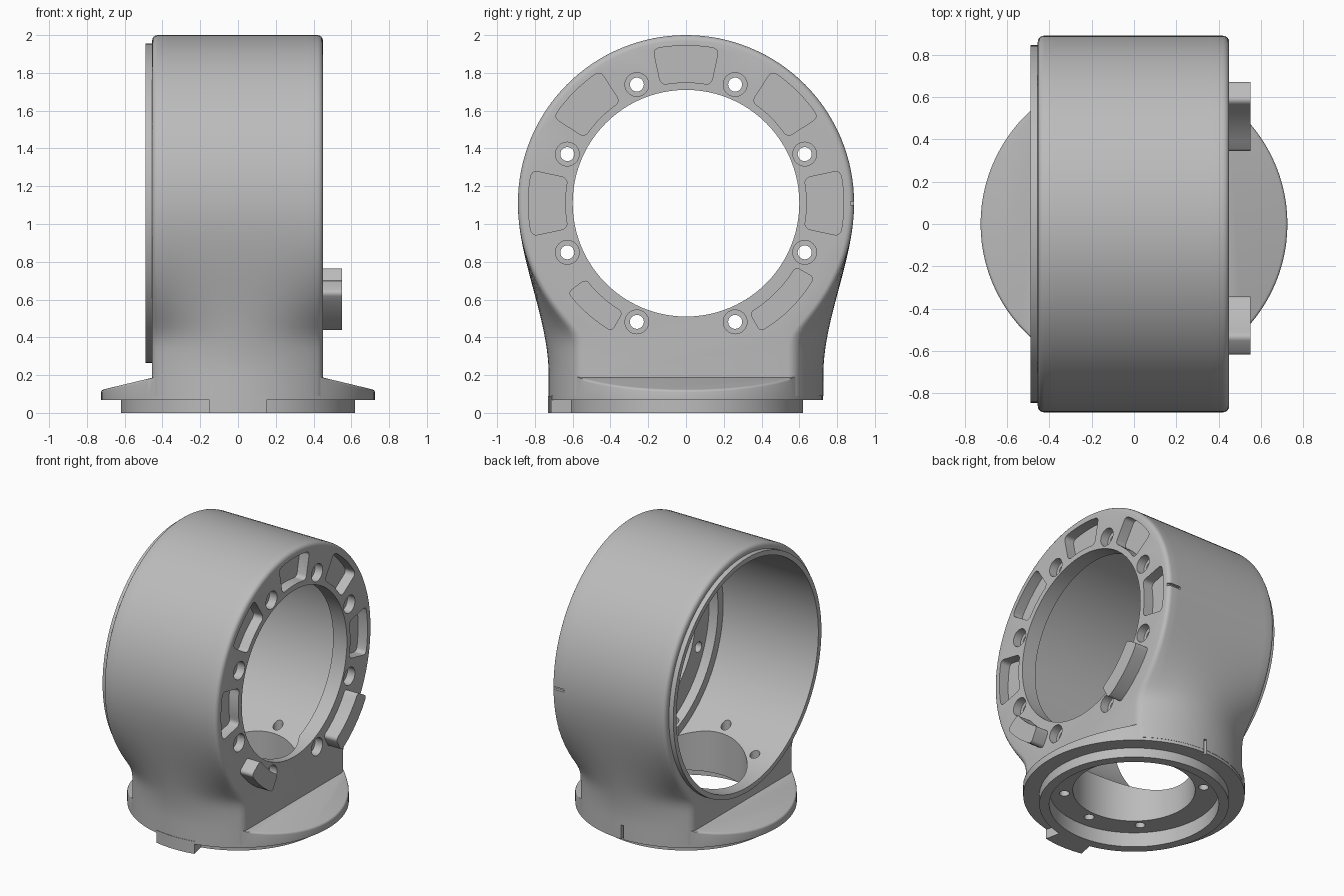
import bpy, bmesh, math
from mathutils import Vector

if "Cube" in bpy.data.objects:
    bpy.data.objects.remove(bpy.data.objects["Cube"])

AXIS_Z = 1.11      # height of the main bore axis
R_RING = 0.89
R_NECK = 0.727
X_MIN, X_MAX = -0.455, 0.45

grey = bpy.data.materials.new("plain_grey")
grey.use_nodes = True
grey.diffuse_color = (0.5, 0.5, 0.5, 1)
grey.node_tree.nodes["Principled BSDF"].inputs["Base Color"].default_value = (0.5, 0.5, 0.5, 1)


def finish(bm, name):
    bmesh.ops.recalc_face_normals(bm, faces=bm.faces)
    mesh = bpy.data.meshes.new(name)
    bm.to_mesh(mesh)
    bm.free()
    mesh.materials.append(grey)
    obj = bpy.data.objects.new(name, mesh)
    bpy.context.collection.objects.link(obj)
    return obj


def place(u, v, w, axis):
    """Local plane (u, v) and depth w, about the bore axis or the vertical axis."""
    return Vector((w, u, v + AXIS_Z)) if axis == "X" else Vector((u, v, w))


def prism(name, outline, w0, w1, axis, corners=(), radius=0):
    bm = bmesh.new()
    low, high = [[bm.verts.new(place(u, v, w, axis)) for u, v in outline] for w in (w0, w1)]
    n = len(outline)
    bm.faces.new(low)
    bm.faces.new(high)
    for i in range(n):
        j = (i + 1) % n
        bm.faces.new((low[i], low[j], high[j], high[i]))
    if corners:
        edges = [bm.edges.get((low[i], high[i])) for i in corners]
        bmesh.ops.bevel(bm, geom=edges, offset=radius, segments=4, profile=0.5, affect='EDGES')
    return finish(bm, name)


def polar(r, deg):
    a = math.radians(deg)
    return r * math.cos(a), r * math.sin(a)


def cylinder(name, r, w0, w1, axis, centre=(0, 0), n=96):
    pts = [polar(r, 360 * i / n) for i in range(n)]
    return prism(name, [(u + centre[0], v + centre[1]) for u, v in pts], w0, w1, axis)


def sector(name, r0, r1, a0, a1, w0, w1, axis, radius=0.0, n=5):
    angles = [a0 + (a1 - a0) * i / n for i in range(n + 1)]
    outline = [polar(r1, a) for a in angles] + [polar(r0, a) for a in reversed(angles)]
    corners = (0, n, n + 1, 2 * n + 1) if radius else ()
    return prism(name, outline, w0, w1, axis, corners, radius)


def box(name, x, y, z):
    return prism(name, [(x[0], y[0]), (x[1], y[0]), (x[1], y[1]), (x[0], y[1])], z[0], z[1], "Z")


# Housing: round ring that blends down into a round neck
def half_width(x, z):
    ring = math.sqrt(max(R_RING ** 2 - (AXIS_Z - z) ** 2, 0))
    flat = math.sqrt(R_NECK ** 2 - X_MIN ** 2)
    t = min(max((z - 0.2) / (AXIS_Z - 0.2), 0), 1)
    mid = R_NECK + (R_RING - R_NECK) * t * t * (3 - 2 * t)
    face = min((ring ** 16 + flat ** 16) ** (1 / 16), R_RING)
    bulge = (math.sqrt(R_NECK ** 2 - x * x) - flat) / (R_NECK - flat)
    return face + (max(mid, face) - face) * bulge


def housing_outline(x, inset):
    rows = [0.09 + (AXIS_Z - 0.09) * i / 28 for i in range(28)]
    side = [(half_width(x, z) - inset, z) for z in rows]
    arc = [polar(R_RING - inset, 180 * i / 64) for i in range(65)]
    arc = [(u, v + AXIS_Z) for u, v in arc]
    return side + arc + [(-y, z) for y, z in reversed(side)]


def make_housing():
    r, steps = 0.03, 4
    round_off = [(r * (1 - math.cos(a)), r * (1 - math.sin(a)))
                 for a in (math.pi / 2 * i / steps for i in range(steps + 1))]
    stations = [(X_MIN + dx, inset) for dx, inset in round_off]
    a, b = X_MIN + r, X_MAX - r
    stations += [(a + (b - a) * i / 16, 0) for i in range(1, 16)]
    stations += [(X_MAX - dx, inset) for dx, inset in reversed(round_off)]
    bm = bmesh.new()
    loops = [[bm.verts.new((x, y, z)) for y, z in housing_outline(x, inset)]
             for x, inset in stations]
    for p, q in zip(loops, loops[1:]):
        for i in range(len(p)):
            j = (i + 1) % len(p)
            bm.faces.new((p[i], p[j], q[j], q[i]))
    bm.faces.new(loops[0])
    bm.faces.new(loops[-1])
    return finish(bm, "bearing_housing")


# Foot flange: disc whose top slopes down on both sides
def make_flange():
    disc = cylinder("foot_flange", 0.725, 0.068, 0.3, "Z")
    bm = bmesh.new()
    bm.from_mesh(disc.data)
    bpy.data.objects.remove(disc)
    for s in (-1, 1):
        cut = bmesh.ops.bisect_plane(
            bm, geom=bm.verts[:] + bm.edges[:] + bm.faces[:], clear_outer=True,
            plane_co=(s * 0.45, 0, 0.187), plane_no=(s * 0.24, 0, 1))
        rim = [e for e in cut["geom_cut"] if isinstance(e, bmesh.types.BMEdge)]
        bmesh.ops.edgeloop_fill(bm, edges=rim)
    # Soften the upper rim outside the neck
    rim = [e for e in bm.edges if len(e.link_faces) == 2 and e.calc_face_angle() > 0.6
           and all(v.co.z > 0.1 and abs(v.co.x) > 0.46 for v in e.verts)]
    bmesh.ops.bevel(bm, geom=rim, offset=0.012, segments=3, profile=0.5, affect='EDGES')
    return finish(bm, "foot_flange")


def apply_boolean(target, tool, operation):
    mod = target.modifiers.new("cut", 'BOOLEAN')
    mod.object, mod.operation, mod.solver = tool, operation, 'EXACT'
    bpy.ops.object.select_all(action='DESELECT')
    bpy.context.view_layer.objects.active = target
    target.select_set(True)
    bpy.ops.object.modifier_apply(modifier=mod.name)
    bpy.data.objects.remove(tool)


housing = make_housing()

# Added solids: foot, spigot, key, rear lip and two stop blocks
solids = [
    make_flange(),
    cylinder("spigot", 0.62, 0, 0.1, "Z"),
    sector("locating_key", 0.59, 0.73, -102, -78, 0, 0.09, "Z"),
    cylinder("rear_lip", 0.845, -0.49, -0.43, "X"),
    sector("stop_block_a", 0.665, 0.785, 217, 240, 0.42, 0.55, "X", 0.025),
    sector("stop_block_b", 0.67, 0.787, 300, 330, 0.42, 0.55, "X", 0.025),
]
for solid in solids:
    apply_boolean(housing, solid, 'UNION')

# Stepped main bore, foot recess and vertical passage
cutters = [
    cylinder("main_bore", 0.81, -0.6, 0.27, "X"),
    cylinder("inner_step", 0.75, 0.2, 0.34, "X"),
    cylinder("front_opening", 0.6, 0.3, 0.6, "X"),
    cylinder("foot_recess", 0.555, -0.1, 0.105, "Z"),
    cylinder("vertical_passage", 0.4, -0.1, 1.0, "Z"),
]
# Counterbored bolt holes around the opening
for k in range(8):
    spot = polar(0.68, 22.5 + 45 * k)
    cutters.append(cylinder("bolt_hole", 0.037, 0.25, 0.6, "X", spot, 24))
    cutters.append(cylinder("counterbore", 0.063, 0.39, 0.6, "X", spot, 32))
# Weight pockets over the upper half
for k in range(5):
    cutters.append(sector("pocket", 0.64, 0.835, 45 * k - 12, 45 * k + 12, 0.375, 0.6, "X", 0.03))
# Screw holes in the foot
for deg in (45, 90, 135, 225, 270, 315):
    cutters.append(cylinder("foot_hole", 0.033, 0.05, 0.47, "Z", polar(0.457, deg), 24))
# Alignment slits at the back
cutters.append(box("upper_slit", (0.35, 0.5), (0.87, 0.95), (1.1, 1.12)))
cutters.append(box("lower_slit", (-0.01, 0.01), (0.7, 0.8), (0.03, 0.17)))

for cutter in cutters:
    apply_boolean(housing, cutter, 'DIFFERENCE')

bpy.ops.object.select_all(action='DESELECT')
housing.select_set(True)
bpy.context.view_layer.objects.active = housing
bpy.ops.object.shade_smooth_by_angle(angle=math.radians(30))
